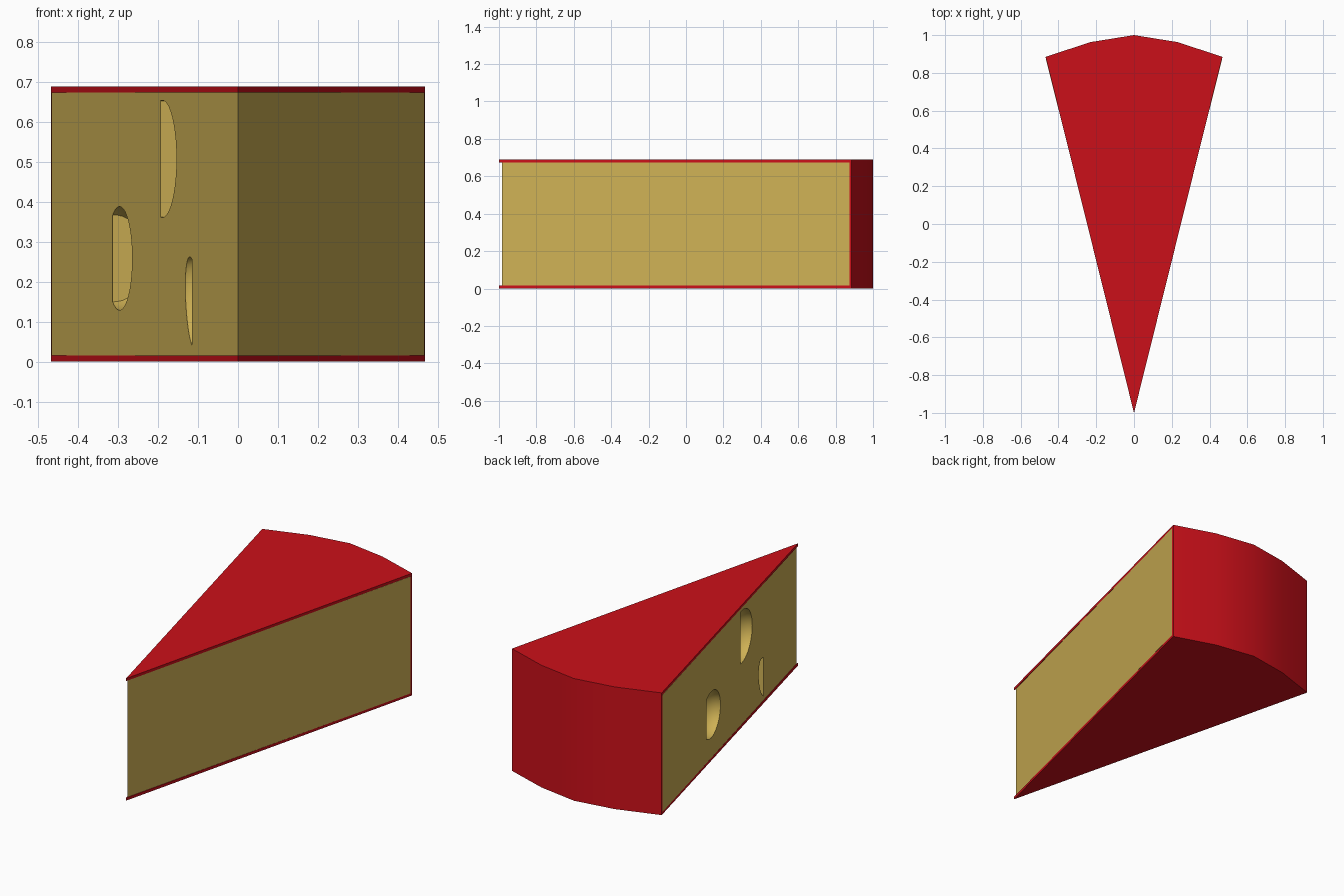
import bpy, bmesh, math
from mathutils import Matrix, Vector

if "Cube" in bpy.data.objects:
    bpy.data.objects.remove(bpy.data.objects["Cube"])


def material(name, rgb):
    m = bpy.data.materials.new(name)
    m.diffuse_color = (*rgb, 1)
    m.use_nodes = True
    m.node_tree.nodes["Principled BSDF"].inputs["Base Color"].default_value = m.diffuse_color
    return m


RED = material("red_wax", (0.60, 0.005, 0.01))
YELLOW = material("yellow_cheese", (0.62, 0.44, 0.09))


def add_object(name, bm, mat):
    bmesh.ops.recalc_face_normals(bm, faces=bm.faces)
    mesh = bpy.data.meshes.new(name)
    bm.to_mesh(mesh)
    bm.free()
    mesh.materials.append(mat)
    ob = bpy.data.objects.new(name, mesh)
    bpy.context.collection.objects.link(ob)
    return ob


def smooth(ob):
    for p in ob.data.polygons:
        p.use_smooth = True
    ob.data.set_sharp_from_angle(angle=math.radians(30))


def prism(name, outline, z0, z1, mat):
    bm = bmesh.new()
    face = bm.faces.new([bm.verts.new((x, y, z0)) for x, y in outline])
    ext = bmesh.ops.extrude_face_region(bm, geom=[face])
    verts = [v for v in ext["geom"] if isinstance(v, bmesh.types.BMVert)]
    bmesh.ops.translate(bm, vec=(0, 0, z1 - z0), verts=verts)
    ob = add_object(name, bm, mat)
    smooth(ob)
    return ob


# Wedge outlines: outer back curve and the slightly inset inner one
back = [(0.468, 0.885), (0.23, 0.963), (0, 1), (-0.23, 0.963), (-0.468, 0.885)]
inner = [(x * 0.997, y - 0.011) for x, y in back]

# Wax rind: bottom, top and curved back
prism("bottom_rind", [(0, -1)] + back, 0.0, 0.015, RED)
prism("top_rind", [(0, -1)] + back, 0.675, 0.69, RED)
prism("back_rind", back + inner[::-1], 0.015, 0.675, RED)

# Cheese body
cheese = prism("cheese_body", [(0, -0.985)] + inner, 0.015, 0.675, YELLOW)

# Left cut face: direction away from the tip, and outward normal
along = Vector((-0.468, 1.885, 0)).normalized()
normal = Vector((-along.y, along.x, 0))


def hole_cutter(centre, size, cut=None, side=1, shear=0.0):
    """Ball in (along, normal, up) axes, optionally sliced flat at along = cut."""
    bm = bmesh.new()
    bmesh.ops.create_uvsphere(bm, u_segments=32, v_segments=20, radius=1)
    bmesh.ops.scale(bm, vec=size, verts=bm.verts)
    if cut is not None:
        res = bmesh.ops.bisect_plane(
            bm, geom=bm.verts[:] + bm.edges[:] + bm.faces[:], dist=1e-5,
            plane_co=(cut, 0, 0), plane_no=(side, 0, 0), clear_outer=True)
        edges = [e for e in res["geom_cut"] if isinstance(e, bmesh.types.BMEdge)]
        bmesh.ops.holes_fill(bm, edges=edges, sides=0)
    for v in bm.verts:
        v.co.z += shear * v.co.x
    basis = Matrix((along, normal, (0, 0, 1))).transposed().to_4x4()
    bm.transform(Matrix.Translation(centre) @ basis)
    ob = add_object("hole_cutter", bm, YELLOW)
    ob.hide_render = True
    return ob


def on_face(x, z):
    return Vector((x, -0.985 - x * 1.857 / 0.4666, z))


cutters = [
    hole_cutter(on_face(-0.190, 0.508), (0.147, 0.12, 0.147), 0.02),
    hole_cutter(on_face(-0.297, 0.259), (0.130, 0.11, 0.130), 0.07),
    hole_cutter(on_face(-0.115, 0.147), (0.070, 0.06, 0.108), 0.0, -1, 0.6),
    hole_cutter(Vector((0, -1, 0.40)), (0.085, 0.085, 0.085)),
]

# Carve the holes
bpy.context.view_layer.objects.active = cheese
for c in cutters:
    mod = cheese.modifiers.new("hole", "BOOLEAN")
    mod.operation = "DIFFERENCE"
    mod.solver = "EXACT"
    mod.object = c
    bpy.ops.object.modifier_apply(modifier=mod.name)
    bpy.data.objects.remove(c)
smooth(cheese)
